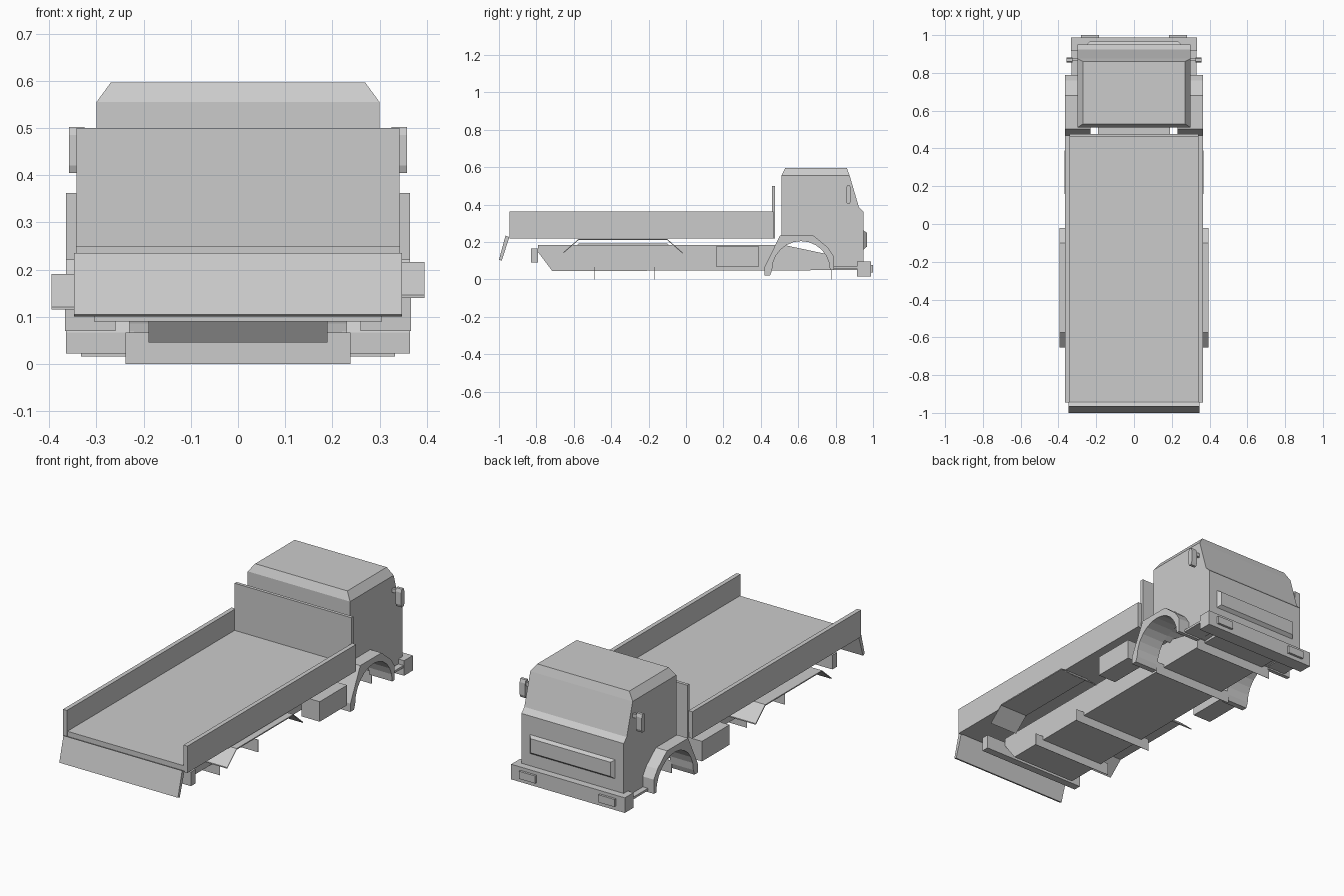
import bpy, bmesh, math

cube = bpy.data.objects.get("Cube")
if cube:
    bpy.data.objects.remove(cube, do_unlink=True)

# Single flat paint
GREY = (0.6, 0.6, 0.6, 1)
paint = bpy.data.materials.new("light_grey_paint")
paint.use_nodes = True
paint.diffuse_color = GREY
paint.node_tree.nodes["Principled BSDF"].inputs["Base Color"].default_value = GREY


def finish(name, bm):
    bmesh.ops.recalc_face_normals(bm, faces=bm.faces)
    mesh = bpy.data.meshes.new(name)
    bm.to_mesh(mesh)
    bm.free()
    mesh.materials.append(paint)
    obj = bpy.data.objects.new(name, mesh)
    bpy.context.collection.objects.link(obj)
    return obj


def loft(name, rings):
    """Join equal-length rings of points and cap both ends."""
    bm = bmesh.new()
    loops = [[bm.verts.new(p) for p in ring] for ring in rings]
    n = len(loops[0])
    for a, b in zip(loops, loops[1:]):
        for i in range(n):
            j = (i + 1) % n
            bm.faces.new((a[i], a[j], b[j], b[i]))
    bm.faces.new(loops[0])
    bm.faces.new(loops[-1])
    return finish(name, bm)


def prism(name, profile, x0, x1):
    """Extrude a (y, z) profile across x."""
    return loft(name, [[(x, y, z) for y, z in profile] for x in (x0, x1)])


def box(name, x0, x1, y0, y1, z0, z1):
    return prism(name, [(y0, z0), (y1, z0), (y1, z1), (y0, z1)], x0, x1)


def rect(x, y0, y1, z):
    return [(-x, y0, z), (x, y0, z), (x, y1, z), (-x, y1, z)]


def arc(cy, cz, r, start, end, steps=12):
    angles = [math.radians(start + (end - start) * i / steps) for i in range(steps + 1)]
    return [(cy + r * math.cos(a), cz + r * math.sin(a)) for a in angles]


# Cargo bed
box("bed_floor", -0.345, 0.345, -0.94, 0.47, 0.22, 0.25)
box("headboard", -0.342, 0.342, 0.46, 0.477, 0.22, 0.5)
prism("tailgate", [(-0.965, 0.235), (-0.945, 0.226), (-0.985, 0.1), (-1.0, 0.105)], -0.348, 0.348)

# Chassis with sloped tail, rear bar and cross plates beside the axles
prism("chassis", [(-0.79, 0.185), (-0.79, 0.145), (-0.715, 0.045),
                  (0.92, 0.05), (0.92, 0.1), (0.52, 0.185)], -0.19, 0.19)
box("rear_bar", -0.305, 0.305, -0.83, -0.79, 0.09, 0.165)
for axle_y in (-0.33, 0.62):
    for offset in (-0.16, 0.16):
        y = axle_y + offset
        box("cross_plate", -0.238, 0.238, y - 0.001, y + 0.001, 0, 0.066)

# Cab body with open wheel arch, and bevelled roof
arch = arc(0.62, 0.04, 0.17, 5, 130)
prism("cab_body", [(0.51, 0.17), (0.51, 0.555), (0.875, 0.555), (0.925, 0.385),
                   (0.95, 0.36), (0.95, 0.07), (0.79, 0.06)] + arch, -0.3, 0.3)
loft("cab_roof", [rect(0.3, 0.51, 0.875, 0.555), rect(0.27, 0.53, 0.86, 0.596)])

# Front panel and bumper
loft("front_panel", [[(x * s, y, z) for s, z in ((-1, z0), (1, z0), (1, z1), (-1, z1))]
                     for x, y, z0, z1 in ((0.25, 0.949, 0.16, 0.262), (0.235, 0.967, 0.175, 0.25))])
box("front_bumper", -0.333, 0.333, 0.915, 0.988, 0.016, 0.096)

# Parts on both sides
outer_fender = [(0.45, 0.022), (0.42, 0.022), (0.42, 0.066), (0.503, 0.236),
                (0.68, 0.236), (0.76, 0.17), (0.79, 0.125), (0.79, 0.05)]
inner_fender = arc(0.615, 0.05, 0.155, 0, 180)
for s, side in ((1, "left"), (-1, "right")):
    box(side + "_bed_wall", s * 0.342, s * 0.365, -0.945, 0.468, 0.22, 0.362)
    prism(side + "_front_fender", outer_fender + inner_fender, s * 0.23, s * 0.365)
    box(side + "_step", s * 0.22, s * 0.33, 0.785, 0.92, 0.058, 0.07)
    box(side + "_side_box", s * 0.26, s * 0.367, 0.16, 0.39, 0.07, 0.176)
    box(side + "_headlight", s * 0.185, s * 0.28, 0.98, 1.0, 0.038, 0.078)

    # Folded rear mudguard sheet, one side hung slightly lower
    drop = 0 if s > 0 else 0.025
    bend = [(-0.655, 0.14), (-0.575, 0.21), (-0.1, 0.21), (-0.02, 0.14)]
    sheet = [(y, z + 0.006 - drop) for y, z in bend] + [(y, z - drop) for y, z in reversed(bend)]
    prism(side + "_rear_mudguard", sheet, s * 0.23, s * 0.395)

    # Mirror with clipped corners and its bracket
    mirror = [(0.861, 0.405), (0.876, 0.405), (0.882, 0.42), (0.882, 0.485),
              (0.876, 0.502), (0.861, 0.502), (0.855, 0.485), (0.855, 0.42)]
    prism(side + "_mirror", mirror, s * 0.325, s * 0.358)
    box(side + "_mirror_bracket", s * 0.295, s * 0.33, 0.862, 0.875, 0.47, 0.49)
